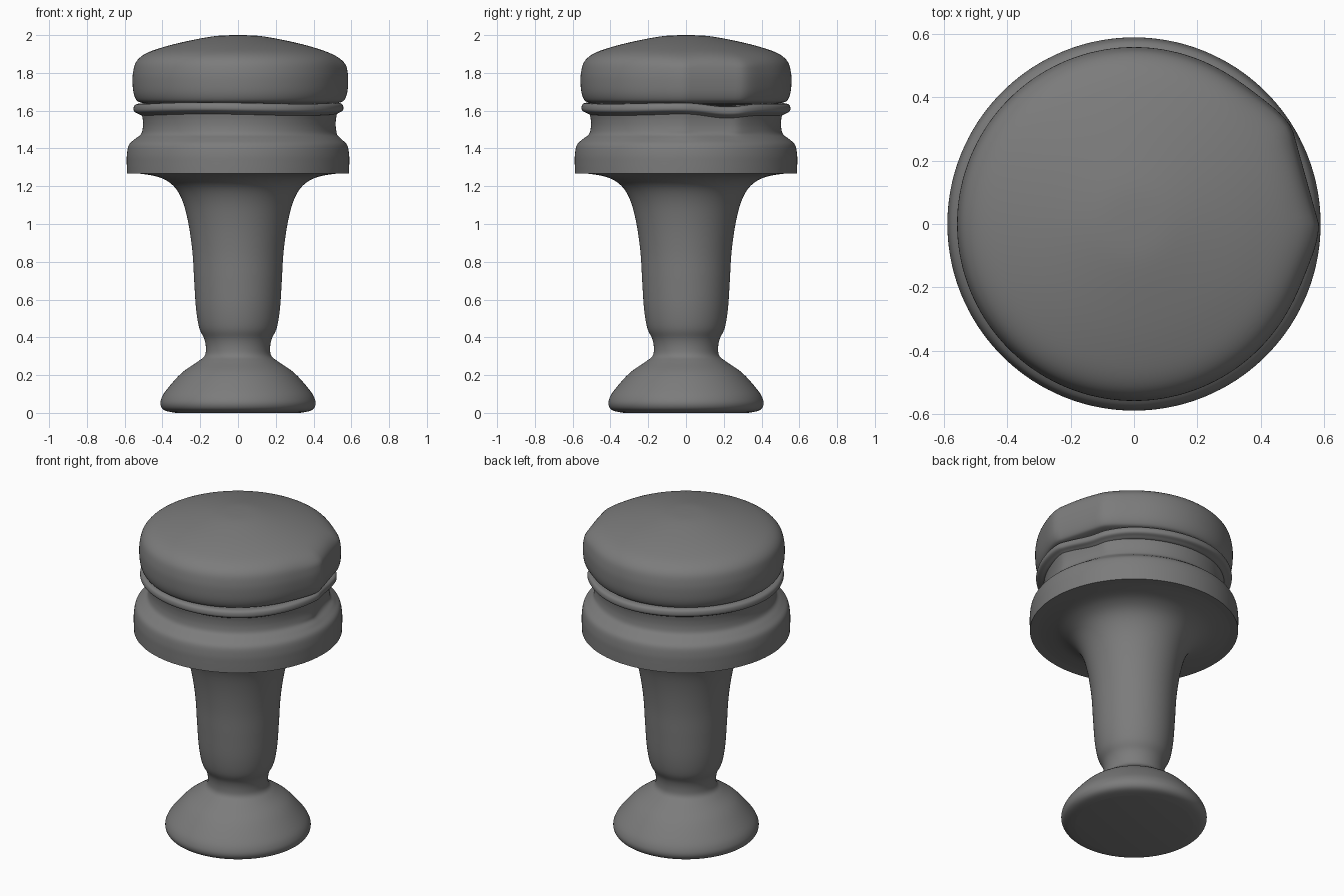
import bpy, bmesh, math
from math import sin, cos, pi, exp, radians

if "Cube" in bpy.data.objects:
    bpy.data.objects.remove(bpy.data.objects["Cube"], do_unlink=True)

grey = bpy.data.materials.new("plain grey")
grey.use_nodes = True
colour = (0.2, 0.2, 0.2, 1)
grey.diffuse_color = colour
grey.node_tree.nodes["Principled BSDF"].inputs["Base Color"].default_value = colour

SIDES = 144
DENT = radians(15.5)   # direction of the pressed patch
HALF = radians(15.5)   # half of its width


def smooth_profile(pts, steps=5):
    """Catmull-Rom curve through the (radius, height) points."""
    out = []
    for i in range(len(pts) - 1):
        a, b, c, d = (pts[max(i - 1, 0)], pts[i], pts[i + 1],
                      pts[min(i + 2, len(pts) - 1)])
        for s in range(steps):
            t = s / steps
            out.append(tuple(
                0.5 * (2 * b[k] + (c[k] - a[k]) * t
                       + (2 * a[k] - 5 * b[k] + 4 * c[k] - d[k]) * t ** 2
                       + (3 * b[k] - a[k] - 3 * c[k] + d[k]) * t ** 3)
                for k in (0, 1)))
    return out + [pts[-1]]


def lathe(name, pts, shape=None):
    """Spin a smoothed profile into a closed part; shape may bend (r, z, angle)."""
    bm = bmesh.new()
    rings = []
    for r, z in smooth_profile(pts):
        ring = []
        for i in range(SIDES):
            a = 2 * pi * i / SIDES
            rr, zz = shape(r, z, a) if shape else (r, z)
            ring.append(bm.verts.new((rr * cos(a), rr * sin(a), zz)))
        rings.append(ring)
    for low, high in zip(rings, rings[1:]):
        for i in range(SIDES):
            j = (i + 1) % SIDES
            bm.faces.new((low[i], low[j], high[j], high[i]))
    bm.faces.new(rings[0][::-1])
    bm.faces.new(rings[-1])
    mesh = bpy.data.meshes.new(name)
    bm.to_mesh(mesh)
    bm.free()
    obj = bpy.data.objects.new(name, mesh)
    bpy.context.collection.objects.link(obj)
    mesh.materials.append(grey)
    bpy.ops.object.select_all(action="DESELECT")
    obj.select_set(True)
    bpy.context.view_layer.objects.active = obj
    bpy.ops.object.shade_smooth_by_angle(angle=radians(40))
    return obj


def from_dent(a):
    """Signed angle from the middle of the pressed patch."""
    return (a - DENT + pi) % (2 * pi) - pi


def press(r, a, swell):
    """Flat chord across the patch, with swollen edges fading out beside it."""
    d = abs(from_dent(a))
    if d < HALF:
        return (r + swell) * cos(HALF) / cos(d)
    return r + swell * exp(-((d - HALF) / 0.22) ** 2)


def cap_shape(r, z, a):
    side = min(max((r - 0.42) / 0.1, 0), 1) * min(max((1.92 - z) / 0.08, 0), 1)
    return r + side * (press(r, a, 0.025) - r), z


def ring_shape(r, z, a):
    dip = 0.022 * exp(-((from_dent(a) - 0.15) / 0.28) ** 2)
    return press(r, a, 0.005), z - dip + 0.004 * sin(3 * a + 1)


def neck_shape(r, z, a):
    fade = min(max((z - 1.44) / 0.05, 0), 1)
    return r + fade * (press(r, a, 0.014) - r), z


# Foot and flared stem
lathe("foot_and_stem", [
    (0.33, 0), (0.385, 0.012), (0.408, 0.035), (0.408, 0.07), (0.38, 0.12),
    (0.3, 0.21), (0.215, 0.27), (0.178, 0.3), (0.17, 0.34), (0.178, 0.39),
    (0.205, 0.45), (0.222, 0.55), (0.232, 0.7), (0.241, 0.85), (0.262, 1.0),
    (0.293, 1.12), (0.34, 1.2), (0.41, 1.245), (0.5, 1.264), (0.58, 1.27)])

# Wide collar with the narrower neck above it
lathe("collar", [
    (0.588, 1.268), (0.589, 1.32), (0.588, 1.37), (0.577, 1.42),
    (0.545, 1.45), (0.514, 1.475), (0.504, 1.51), (0.504, 1.55),
    (0.51, 1.59), (0.505, 1.61)], neck_shape)

# Thin lip between neck and cap
lathe("lip_ring", [
    (0.48, 1.585), (0.508, 1.578), (0.53, 1.588), (0.548, 1.598),
    (0.553, 1.613), (0.547, 1.632), (0.525, 1.64), (0.48, 1.638)], ring_shape)

# Domed cap
lathe("domed_cap", [
    (0.48, 1.635), (0.515, 1.643), (0.537, 1.655), (0.552, 1.69),
    (0.558, 1.74), (0.556, 1.8), (0.538, 1.86), (0.487, 1.903),
    (0.39, 1.938), (0.265, 1.969), (0.12, 1.995), (0.01, 2.0)], cap_shape)
